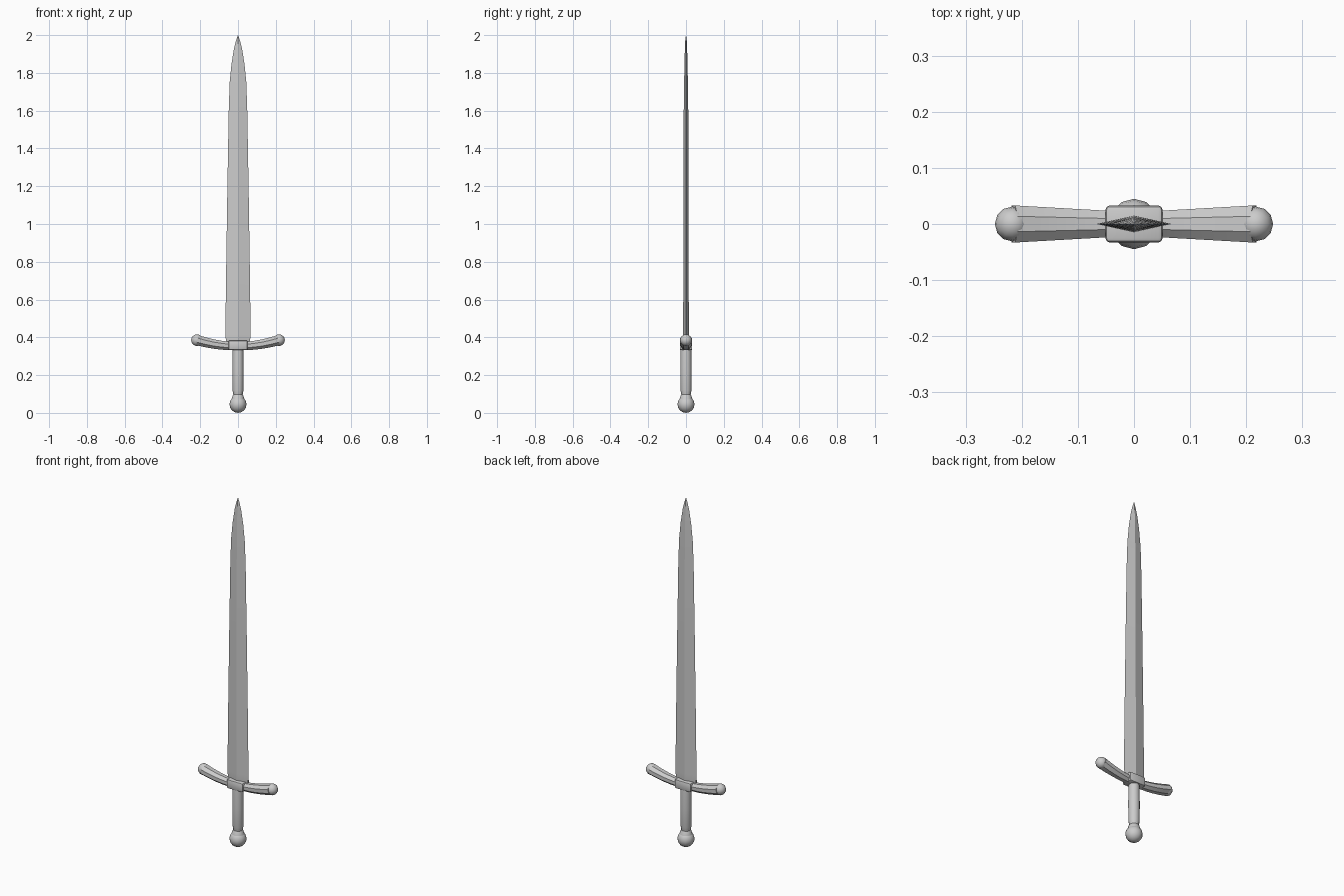
import bpy, bmesh, math
from mathutils import Vector

if "Cube" in bpy.data.objects:
    bpy.data.objects.remove(bpy.data.objects["Cube"])


def finish(name, bm, angle=35):
    bmesh.ops.recalc_face_normals(bm, faces=bm.faces)
    me = bpy.data.meshes.new(name)
    bm.to_mesh(me)
    bm.free()
    ob = bpy.data.objects.new(name, me)
    bpy.context.collection.objects.link(ob)
    bpy.ops.object.select_all(action='DESELECT')
    ob.select_set(True)
    bpy.context.view_layer.objects.active = ob
    bpy.ops.object.shade_smooth_by_angle(angle=math.radians(angle))
    return ob


def loft(name, rings, angle=35):
    """Skin a list of equal-length point rings and cap both ends."""
    bm = bmesh.new()
    loops = [[bm.verts.new(p) for p in ring] for ring in rings]
    n = len(loops[0])
    for a, b in zip(loops, loops[1:]):
        for i in range(n):
            j = (i + 1) % n
            bm.faces.new((a[i], a[j], b[j], b[i]))
    bm.faces.new(loops[0])
    bm.faces.new(loops[-1])
    return finish(name, bm, angle)


def lathe(name, profile, sides):
    return loft(name, [[(r * math.cos(2 * math.pi * i / sides),
                         r * math.sin(2 * math.pi * i / sides), z)
                        for i in range(sides)] for r, z in profile])


def ball(name, centre, radius):
    bm = bmesh.new()
    bmesh.ops.create_uvsphere(bm, u_segments=12, v_segments=8, radius=radius)
    bmesh.ops.translate(bm, verts=bm.verts, vec=centre)
    finish(name, bm, 60)


# Blade: diamond section (half width, half thickness, height)
sections = [(0.052, 0.012, 0.36), (0.064, 0.015, 0.385), (0.067, 0.015, 0.42),
            (0.062, 0.014, 0.80), (0.056, 0.013, 1.20), (0.049, 0.012, 1.60),
            (0.044, 0.010, 1.75), (0.034, 0.008, 1.85), (0.021, 0.006, 1.93),
            (0.011, 0.004, 1.97), (0.001, 0.0005, 2.0)]
loft("blade", [[(w, 0, z), (0, t, z), (-w, 0, z), (0, -t, z)]
               for w, t, z in sections], 15)

# Crossguard: octagonal bar bending up and flaring to both ends
rings = []
for k in range(-5, 6):
    s = k / 5
    x, z = 0.215 * s, 0.353 + 0.032 * s * s
    up = Vector((-0.064 * s, 0, 0.215)).normalized()
    hy, hz = 0.021 + 0.012 * abs(s), 0.021 + 0.006 * abs(s)
    ring = []
    for i in range(8):
        a = math.pi / 8 + i * math.pi / 4
        c = 1 / math.cos(math.pi / 8)
        ring.append(Vector((x, hy * c * math.cos(a), z)) + up * hz * c * math.sin(a))
    rings.append(ring)
loft("crossguard", rings, 30)

# Guard end knobs
for side, label in ((-1, "left"), (1, "right")):
    ball("guard_knob_" + label, (0.217 * side, 0, 0.385), 0.031)

# Bevelled centre block
bm = bmesh.new()
bmesh.ops.create_cube(bm, size=1)
for v in bm.verts:
    v.co = Vector((v.co.x * 0.102, v.co.y * 0.066, v.co.z * 0.052 + 0.358))
bmesh.ops.bevel(bm, geom=bm.edges[:], offset=0.008, segments=2, profile=0.5, affect='EDGES')
finish("guard_block", bm, 40)

# Grip
lathe("grip", [(0.023, 0.085), (0.026, 0.105), (0.029, 0.12), (0.030, 0.22),
               (0.029, 0.32), (0.027, 0.345)], 12)

# Pommel
ball("pommel", (0, 0, 0.045), 0.045)
lathe("pommel_collar", [(0.035, 0.07), (0.029, 0.09), (0.023, 0.1)], 12)
